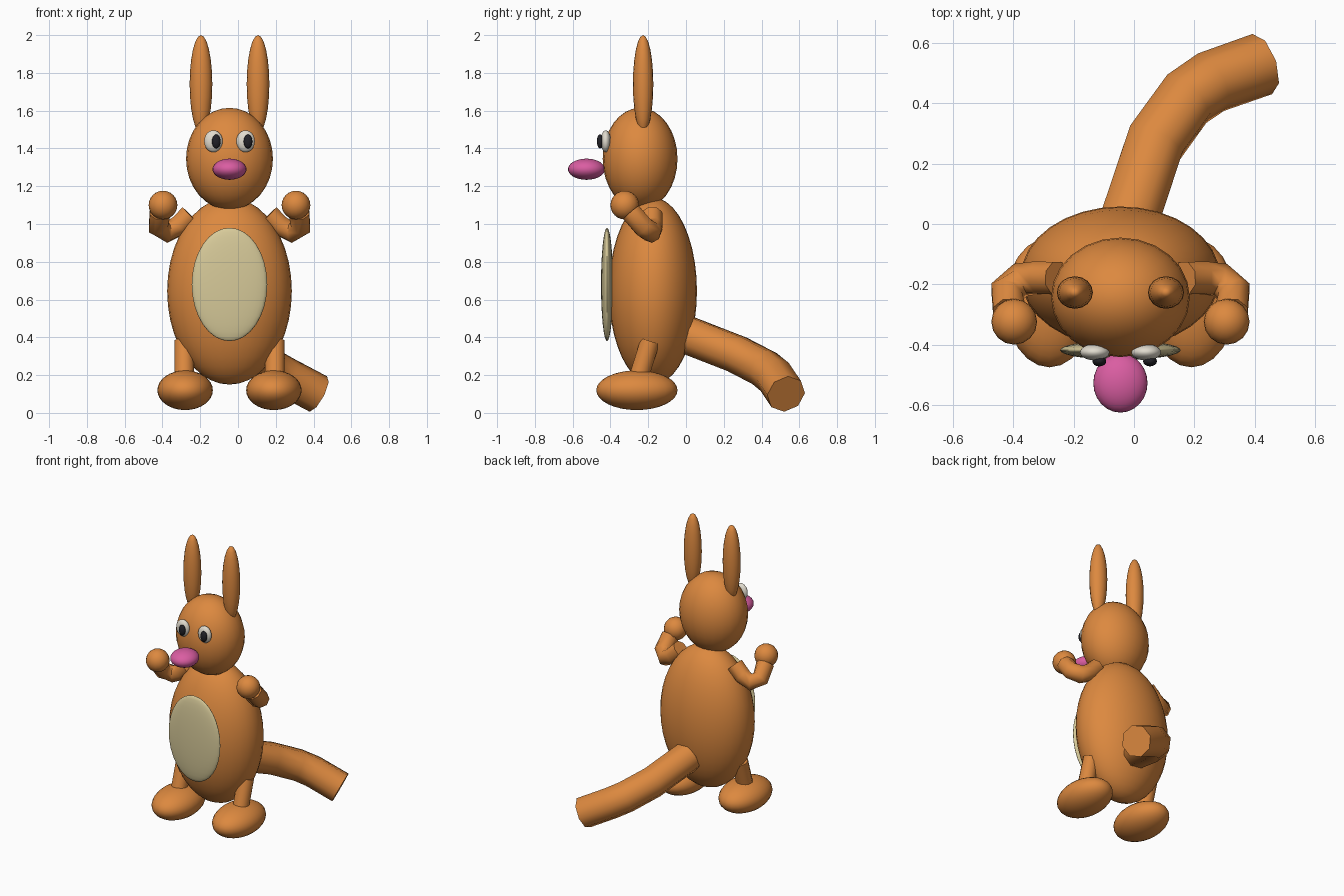
import bpy, bmesh, math
from mathutils import Vector

if "Cube" in bpy.data.objects:
    bpy.data.objects.remove(bpy.data.objects["Cube"])

CX = -0.045  # symmetry plane of the body


def material(name, rgb):
    m = bpy.data.materials.new(name)
    m.diffuse_color = (*rgb, 1)
    m.use_nodes = True
    m.node_tree.nodes["Principled BSDF"].inputs["Base Color"].default_value = m.diffuse_color
    return m


ORANGE = material("orange fur", (0.72, 0.25, 0.05))
CREAM = material("cream", (0.68, 0.59, 0.32))
PINK = material("pink", (0.70, 0.11, 0.36))
WHITE = material("eye white", (0.75, 0.71, 0.62))
BLACK = material("pupil black", (0.015, 0.015, 0.02))


def finish(name, bm, mat, angle):
    bmesh.ops.recalc_face_normals(bm, faces=bm.faces)
    me = bpy.data.meshes.new(name)
    bm.to_mesh(me)
    bm.free()
    me.materials.append(mat)
    ob = bpy.data.objects.new(name, me)
    bpy.context.collection.objects.link(ob)
    bpy.ops.object.select_all(action='DESELECT')
    ob.select_set(True)
    bpy.context.view_layer.objects.active = ob
    bpy.ops.object.shade_smooth_by_angle(angle=math.radians(angle))
    return ob


def ellipsoid(name, loc, radii, mat, seg=24, rings=16):
    bm = bmesh.new()
    bmesh.ops.create_uvsphere(bm, u_segments=seg, v_segments=rings, radius=1)
    bmesh.ops.scale(bm, vec=radii, verts=bm.verts)
    bmesh.ops.translate(bm, vec=loc, verts=bm.verts)
    return finish(name, bm, mat, 60)


def tube(name, path, radius, mat, sides=8):
    """Capped tube swept along a list of points."""
    pts = [Vector(p) for p in path]
    bm = bmesh.new()
    rings = []
    up = Vector((0, 0, 1)) if abs((pts[1] - pts[0]).normalized().z) < 0.9 else Vector((0, 1, 0))
    for i, p in enumerate(pts):
        before = (p - pts[i - 1]).normalized() if i else Vector()
        after = (pts[i + 1] - p).normalized() if i < len(pts) - 1 else Vector()
        d = (before + after).normalized()
        up = (up - d * up.dot(d)).normalized()
        side = d.cross(up)
        ring = []
        for k in range(sides):
            a = 2 * math.pi * (k + 0.5) / sides
            ring.append(bm.verts.new(p + radius * (up * math.cos(a) + side * math.sin(a))))
        rings.append(ring)
    for a, b in zip(rings, rings[1:]):
        for k in range(sides):
            n = (k + 1) % sides
            bm.faces.new((a[k], a[n], b[n], b[k]))
    bm.faces.new(rings[0])
    bm.faces.new(rings[-1])
    return finish(name, bm, mat, 50)


# Torso, head and face
ellipsoid("body", (CX, -0.175, 0.645), (0.33, 0.233, 0.495), ORANGE, 32, 20)
ellipsoid("belly_patch", (CX, -0.418, 0.68), (0.2, 0.032, 0.30), CREAM, 32, 16)
ellipsoid("head", (CX, -0.243, 1.345), (0.23, 0.198, 0.27), ORANGE)
ellipsoid("nose", (CX, -0.527, 1.29), (0.09, 0.098, 0.056), PINK)

# Paired parts
for s, tag in ((-1, "left"), (1, "right")):
    ellipsoid(tag + "_eye", (CX + s * 0.085, -0.425, 1.438), (0.049, 0.027, 0.058), WHITE)
    ellipsoid(tag + "_pupil", (CX + 0.014 + s * 0.084, -0.455, 1.437),
              (0.023, 0.017, 0.037), BLACK, 16, 10)
    ellipsoid(tag + "_ear", (CX + s * 0.151, -0.227, 1.74), (0.06, 0.054, 0.26), ORANGE, 16, 12)
    arm = [(0.21, -0.18, 1.05), (0.27, -0.178, 0.99), (0.33, -0.185, 0.958),
           (0.377, -0.225, 0.985), (0.368, -0.29, 1.06)]
    tube(tag + "_arm", [(CX + s * x, y, z) for x, y, z in arm], 0.058, ORANGE)
    ellipsoid(tag + "_hand", (CX + s * 0.352, -0.324, 1.1), (0.076, 0.076, 0.076), ORANGE, 16, 12)
    tube(tag + "_leg", [(CX + s * 0.24, -0.262, 0.15), (CX + s * 0.24, -0.19, 0.38)],
         0.053, ORANGE, 12)
    ellipsoid(tag + "_foot", (CX + s * 0.235, -0.26, 0.12), (0.147, 0.215, 0.105), ORANGE)

# Tail curving back and to one side
tube("tail", [(-0.02, 0.0, 0.415), (0.07, 0.27, 0.31), (0.175, 0.415, 0.235),
              (0.255, 0.47, 0.19), (0.425, 0.53, 0.10)], 0.105, ORANGE)
